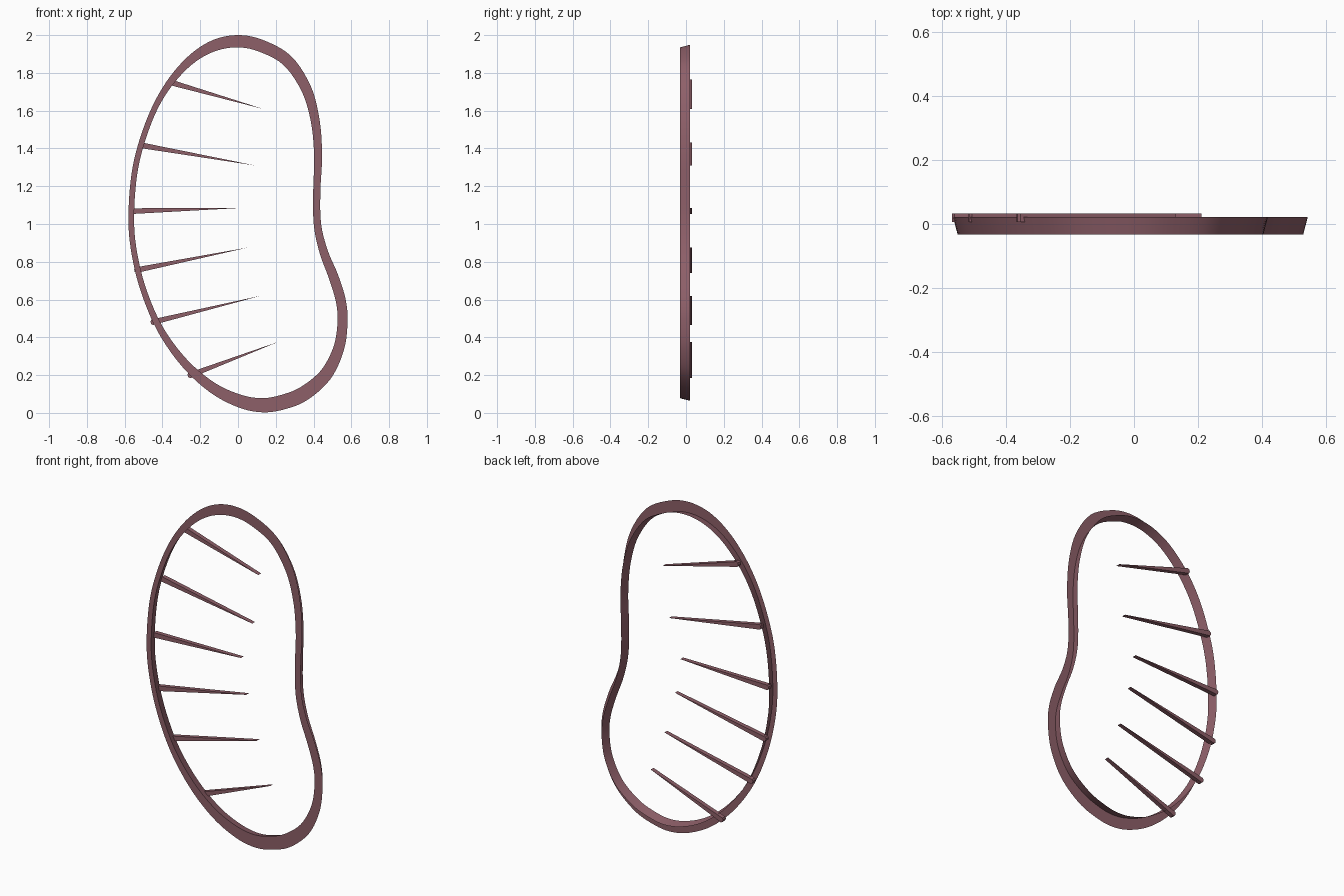
import bpy, bmesh
from mathutils import Vector

if "Cube" in bpy.data.objects:
    bpy.data.objects.remove(bpy.data.objects["Cube"])

mat = bpy.data.materials.new("dusty_plum")
mat.diffuse_color = (0.27, 0.115, 0.14, 1)
mat.use_nodes = True
mat.node_tree.nodes["Principled BSDF"].inputs["Base Color"].default_value = mat.diffuse_color

FRONT, BACK = -0.032, 0.022

# Outer outline, clockwise from the top: x, z, rim width
RIM = [(0, 2.0, .065), (.13, 1.975, .065), (.28, 1.89, .062), (.385, 1.73, .055),
       (.432, 1.55, .047), (.445, 1.36, .042), (.436, 1.17, .038), (.44, 1.0, .039),
       (.475, .86, .045), (.53, .73, .052), (.57, .60, .053), (.58, .48, .053),
       (.56, .33, .058), (.49, .18, .068), (.37, .07, .077), (.25, .02, .078),
       (.13, .003, .075), (0, .03, .068), (-.15, .11, .056), (-.3, .25, .044),
       (-.43, .44, .035), (-.52, .66, .031), (-.568, .87, .030), (-.58, 1.05, .030),
       (-.563, 1.27, .030), (-.52, 1.45, .030), (-.45, 1.63, .031), (-.36, 1.78, .038),
       (-.25, 1.90, .048), (-.13, 1.975, .060)]

# Spikes: base x, z and tip x, z
SPIKES = [(-.365, 1.752, .13, 1.61), (-.515, 1.417, .09, 1.31), (-.567, 1.068, .015, 1.085),
          (-.548, .754, .05, .875), (-.462, .478, .12, .62), (-.265, .195, .21, .375)]


def smooth_loop(points, steps):
    """Closed Catmull-Rom curve through the points."""
    pts = [Vector(p) for p in points]
    n, out = len(pts), []
    for i in range(n):
        a, b, c, d = (pts[(i + k) % n] for k in (-1, 0, 1, 2))
        for s in range(steps):
            t = s / steps
            out.append(0.5 * (2 * b + (c - a) * t + (2 * a - 5 * b + 4 * c - d) * t * t
                              + (3 * b - a - 3 * c + d) * t ** 3))
    return out


def finish(bm, name):
    mesh = bpy.data.meshes.new(name)
    bm.to_mesh(mesh)
    bm.free()
    obj = bpy.data.objects.new(name, mesh)
    bpy.context.collection.objects.link(obj)
    mesh.materials.append(mat)
    bpy.context.view_layer.objects.active = obj
    obj.select_set(True)
    bpy.ops.object.shade_smooth_by_angle()
    obj.select_set(False)


# Rim: flat front band plus a slightly flared inner wall, open behind
bm = bmesh.new()
loop = smooth_loop(RIM, 5)
n = len(loop)
rows = []
for i, p in enumerate(loop):
    t = loop[(i + 1) % n] - loop[i - 1]
    inward = Vector((t.y, -t.x)).normalized()
    p2 = Vector((p.x, p.y))
    rows.append([bm.verts.new((q.x, y, q.y)) for q, y in (
        (p2, FRONT), (p2 + inward * p.z, FRONT), (p2 + inward * (p.z - .014), BACK))])
for i in range(n):
    a, b = rows[i], rows[(i + 1) % n]
    for k in (0, 1):
        bm.faces.new((a[k], a[k + 1], b[k + 1], b[k]))
finish(bm, "kidney_rim")

# Spikes: flat tapered wedges with a chamfered base
for i, (bx, bz, tx, tz) in enumerate(SPIKES):
    base, tip = Vector((bx, bz)), Vector((tx, tz))
    d = (tip - base).normalized()
    s = Vector((-d.y, d.x))
    outline = [base - s * .007, base + d * .008 - s * .015, tip,
               base + d * .008 + s * .015, base + s * .007]
    bm = bmesh.new()
    face = bm.faces.new([bm.verts.new((q.x, .006, q.y)) for q in outline])
    ext = bmesh.ops.extrude_face_region(bm, geom=[face])
    bmesh.ops.translate(bm, vec=(0, .026, 0),
                        verts=[v for v in ext["geom"] if isinstance(v, bmesh.types.BMVert)])
    bmesh.ops.recalc_face_normals(bm, faces=bm.faces)
    finish(bm, f"spike_{i + 1}")
